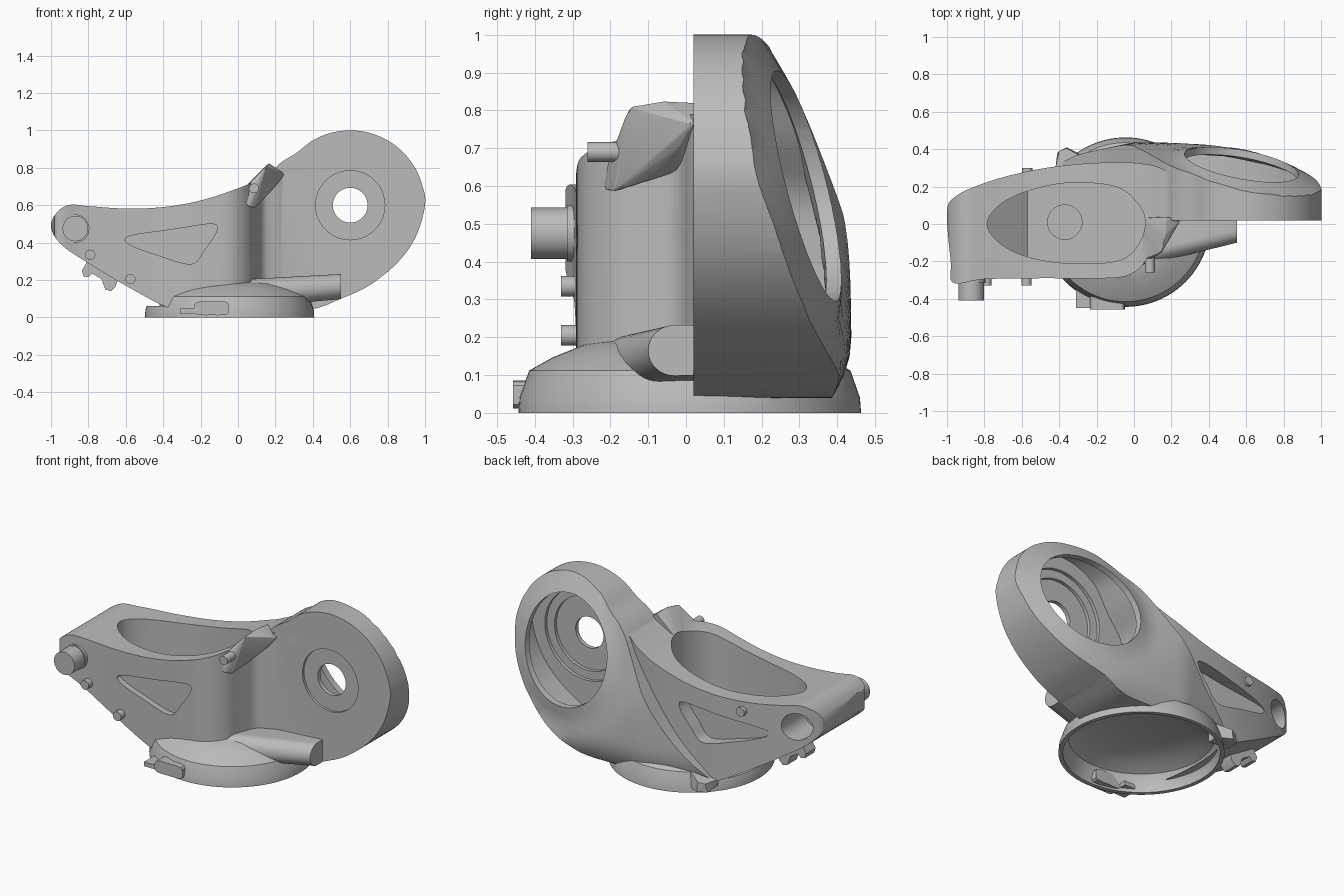
import bpy, bmesh, math
from mathutils import Vector

cube = bpy.data.objects.get("Cube")
if cube:
    bpy.data.objects.remove(cube, do_unlink=True)

grey = bpy.data.materials.new("cast_grey")
grey.use_nodes = True
GREY = (0.5, 0.5, 0.5, 1)
grey.diffuse_color = GREY
grey.node_tree.nodes["Principled BSDF"].inputs["Base Color"].default_value = GREY


def finish(name, bm):
    bmesh.ops.recalc_face_normals(bm, faces=bm.faces)
    mesh = bpy.data.meshes.new(name)
    bm.to_mesh(mesh)
    bm.free()
    mesh.materials.append(grey)
    ob = bpy.data.objects.new(name, mesh)
    bpy.context.collection.objects.link(ob)
    return ob


def smooth(pts, steps=6):
    """Closed curve through the points."""
    out, n = [], len(pts)
    for i in range(n):
        a, b, c, d = (Vector(pts[(i + k - 1) % n]) for k in range(4))
        for s in range(steps):
            t = s / steps
            out.append(tuple(0.5 * (2 * b + (c - a) * t + (2 * a - 5 * b + 4 * c - d) * t * t
                                    + (3 * b - a - 3 * c + d) * t ** 3)))
    return out


def prism(name, pts, axis, lo, hi):
    """Extrude an x-z outline along y, or an x-y outline along z."""
    bm = bmesh.new()
    place = (lambda p, h: (p[0], h, p[1])) if axis == "y" else (lambda p, h: (p[0], p[1], h))
    face = bm.faces.new([bm.verts.new(place(p, lo)) for p in pts])
    ext = bmesh.ops.extrude_face_region(bm, geom=[face])
    moved = [v for v in ext["geom"] if isinstance(v, bmesh.types.BMVert)]
    bmesh.ops.translate(bm, verts=moved, vec=Vector(place((0, 0), hi - lo)))
    return finish(name, bm)


def circle(u, v, r, n=48):
    return [(u + r * math.cos(math.tau * i / n), v + r * math.sin(math.tau * i / n)) for i in range(n)]


def disc(name, u, v, r, axis, lo, hi):
    return prism(name, circle(u, v, r), axis, lo, hi)


def top_arc(r):
    """Upper part of a circle about the opening's axis."""
    return [(.6 + r * math.cos(a), .6 + r * math.sin(a)) for a in (math.radians(d) for d in range(0, 136, 15))]


def hull(name, pts, bevel=0):
    bm = bmesh.new()
    for p in pts:
        bm.verts.new(p)
    bmesh.ops.convex_hull(bm, input=bm.verts)
    bmesh.ops.dissolve_limit(bm, angle_limit=0.02, verts=bm.verts, edges=bm.edges)
    if bevel:
        bmesh.ops.bevel(bm, geom=bm.edges[:], offset=bevel, segments=3, affect="EDGES", profile=0.5,
                        clamp_overlap=True)
    return finish(name, bm)


def lathe(name, profile, cx, cy, n=96):
    bm = bmesh.new()
    rings = [[bm.verts.new((x, y, z)) for x, y in circle(cx, cy, r, n)] for r, z in profile]
    for a, b in zip(rings, rings[1:]):
        for i in range(n):
            bm.faces.new((a[i], a[(i + 1) % n], b[(i + 1) % n], b[i]))
    bm.faces.new(rings[0])
    bm.faces.new(rings[-1])
    return finish(name, bm)


def combine(ob, others, op="DIFFERENCE"):
    for other in others:
        mod = ob.modifiers.new(op.lower(), "BOOLEAN")
        mod.operation, mod.object, mod.solver = op, other, "EXACT"
        bpy.context.view_layer.update()
        new = bpy.data.meshes.new_from_object(ob.evaluated_get(bpy.context.evaluated_depsgraph_get()))
        ob.modifiers.clear()
        ob.data = new
        bpy.data.objects.remove(other, do_unlink=True)


def back_cut(offset):
    """Block whose front is the sculpted back face of the housing."""
    bm = bmesh.new()
    bmesh.ops.create_grid(bm, x_segments=44, y_segments=44, size=1.1)
    for v in bm.verts:
        x, z = v.co.x + .1, v.co.y + .5
        bulge = .09 * max(0, 1 - ((x - .6) ** 2 + (z - .6) ** 2) / .16)
        plane = .195 - .21 * (x - 1) - .26 * (z - .6) + bulge
        cap = .44 - 2 * max(0, .2 - z) ** 2 - .22 * max(0, -x)
        v.co = (x, offset + .5 * (plane + cap - math.sqrt((plane - cap) ** 2 + .0008)), z)
    ext = bmesh.ops.extrude_face_region(bm, geom=bm.faces[:])
    for v in ext["geom"]:
        if isinstance(v, bmesh.types.BMVert):
            v.co.y = 1.5
    return finish("back_cut", bm)


# Arm: side outline crossed with plan outline
arm_side = smooth([(-.385, .057), (-.6, .17), (-.8, .29), (-.94, .385), (-1, .48), (-.97, .56), (-.9, .602),
                   (-.8, .595), (-.6, .582), (-.4, .59), (-.2, .625), (0, .69), (.1, .735), (.2, .785),
                   (.29, .78), (.32, .7), (.32, .3), (.2, .1), (-.1, .07), (-.3, .06)])
arm_plan = smooth([(-.965, -.315), (-.8, -.295), (-.5, -.29), (-.15, -.29), (-.02, -.27), (.06, -.2), (.1, -.1),
                   (.14, -.02), (.24, .02), (.32, .08), (.26, .22), (.14, .3), (.02, .325), (-.1, .33), (-.3, .32),
                   (-.5, .295), (-.7, .25), (-.85, .2), (-.95, .15), (-1, .07), (-.98, -.2)])
body = prism("body", arm_side, "y", -.5, .5)
combine(body, [prism("plan", arm_plan, "z", -.2, 1.2)], "INTERSECT")

# Teardrop housing around the round opening
housing = prism("housing", smooth(top_arc(.4) + [
    (.19, .79), (.02, .55), (-.18, .28), (-.4, .07), (-.36, .04), (-.1, .04), (.2, .04), (.4, .045), (.55, .1),
    (.7, .17), (.85, .29), (.95, .43)]), "y", .02, .7)
combine(housing, [back_cut(0)])
combine(body, [housing], "UNION")

# Round base with a shallow dome, lowered on its left end
base = lathe("base", [(.453, 0), (.45, .04), (.425, .112), (.36, .148), (.28, .18), (.18, .198), (.06, .205)],
             -.045, .01)
combine(base, [prism("low_end", [(-.6, .062), (-.4, .062), (-.35, .12), (-.35, .3), (-.6, .3)], "y", -.6, .25)])
combine(body, [base], "UNION")

# Lower horn and upper lug
horn_ends = [(.55, -.03, .165, .07, .067), (.06, -.15, .13, .07, .075)]
horn = hull("horn", [(x, y + ry * math.cos(a), z + rz * math.sin(a)) for x, y, z, ry, rz in horn_ends
                     for a in (math.tau * i / 32 for i in range(32))]
            + [(.55, .04, .232), (.55, .04, .1), (.06, .04, .2), (.06, .04, .06)])
lug = hull("lug", [(.15, -.15, .81), (.165, -.06, .825), (.25, .02, .765), (.17, .04, .82), (.02, -.2, .67),
                   (.03, -.22, .62), (.06, -.215, .59), (.09, -.19, .585), (.12, -.1, .615), (.13, -.02, .64),
                   (.2, -.02, .7), (.0, .03, .66)], .012)
combine(body, [horn, lug], "UNION")

# Pocket in the arm with a ramped floor
pocket = prism("pocket", smooth([(-.785, 0), (-.72, .1), (-.57, .175), (-.35, .22), (-.1, .2), (.02, .11), (.06, 0),
                                 (.01, -.13), (-.1, -.2), (-.35, -.21), (-.57, -.175), (-.72, -.1)]), "z", 0, 1)
combine(pocket, [prism("floor", [(-.9, .47), (-.57, .2), (.2, .2), (.2, 1.1), (-.9, 1.1)], "y", -.4, .4)], "INTERSECT")
combine(body, [pocket, disc("floor_recess", -.37, .01, .092, "z", .19, .3)])

# Domed hollow under the base
combine(body, [lathe("base_hollow", [(.43, -.1), (.428, .04), (.4, .1), (.34, .13), (.26, .155), (.1, .172)],
                     -.045, .01)])

# Opening with a wider chamber behind its rim, running down into the base
chamber = prism("chamber", smooth(top_arc(.355) + [
    (.27, .72), (.17, .57), (.15, .4), (.14, .22), (.05, .14), (.2, .09), (.4, .09), (.54, .14), (.68, .21),
    (.82, .32), (.91, .45)]), "y", .1, .9)
combine(chamber, [back_cut(-.04)])
combine(body, [chamber, disc("opening", .575, .6, .305, "y", .12, .9)])

# Stepped floor, front recess and through hole
for r, lo, hi in ((.27, .08, .2), (.22, .06, .2), (.185, -.1, .035), (.093, -.1, .2)):
    combine(body, [disc("bore", .6, .6, r, "y", lo, hi)])

# Triangular recesses, front and back, and the blind end hole
triangle = smooth([(-.58, .435), (-.35, .47), (-.14, .5), (-.115, .46), (-.18, .36), (-.25, .285), (-.42, .33),
                   (-.58, .39)], 4)
combine(body, [prism("front_triangle", triangle, "y", -.5, -.255),
               prism("back_triangle", [(x * 1.1 - .06, z) for x, z in triangle], "y", .24, .6),
               disc("end_hole", -.87, .475, .08, "y", .0, .5)])

# Pins
for name, x, z, r, lo, hi in (("end_pin", -.87, .475, .068, -.41, -.28), ("upper_pin", -.79, .335, .027, -.33, -.28),
                              ("lower_pin", -.575, .205, .027, -.33, -.28), ("lug_pin", .085, .69, .026, -.26, -.14),
                              ("back_pin", -.57, .525, .028, .24, .3)):
    disc(name, x, z, r, "y", lo, hi)
disc("end_pin_collar", -.87, .475, .075, "y", -.315, -.28)

# Clip on the front of the base
prism("clip", smooth([(-.22, .015), (-.14, .012), (-.06, .015), (-.05, .045), (-.06, .082), (-.14, .085),
                      (-.22, .082), (-.235, .045)], 3), "y", -.458, -.38)
prism("clip_arm", [(-.31, .022), (-.22, .022), (-.22, .048), (-.31, .048)], "y", -.45, -.34)

# Small toothed catch under the arm
prism("catch", [(-.835, .25), (-.825, .22), (-.8, .215), (-.78, .235), (-.73, .205), (-.71, .15), (-.68, .14),
                (-.655, .165), (-.64, .21), (-.8, .31)], "y", -.04, .05)

# Foot at the low back corner
hull("foot", [(-.42, .3, .04), (-.41, .38, .03), (-.36, .41, .03), (-.28, .37, .03), (-.28, .3, .03),
              (-.42, .3, .08), (-.4, .39, .08), (-.36, .405, .09), (-.28, .36, .12), (-.28, .3, .12)])

body.name = "arm_housing"
for ob in bpy.context.scene.objects:
    if ob.type == "MESH":
        bpy.ops.object.select_all(action="DESELECT")
        bpy.context.view_layer.objects.active = ob
        ob.select_set(True)
        bpy.ops.object.shade_smooth_by_angle(angle=math.radians(30))
